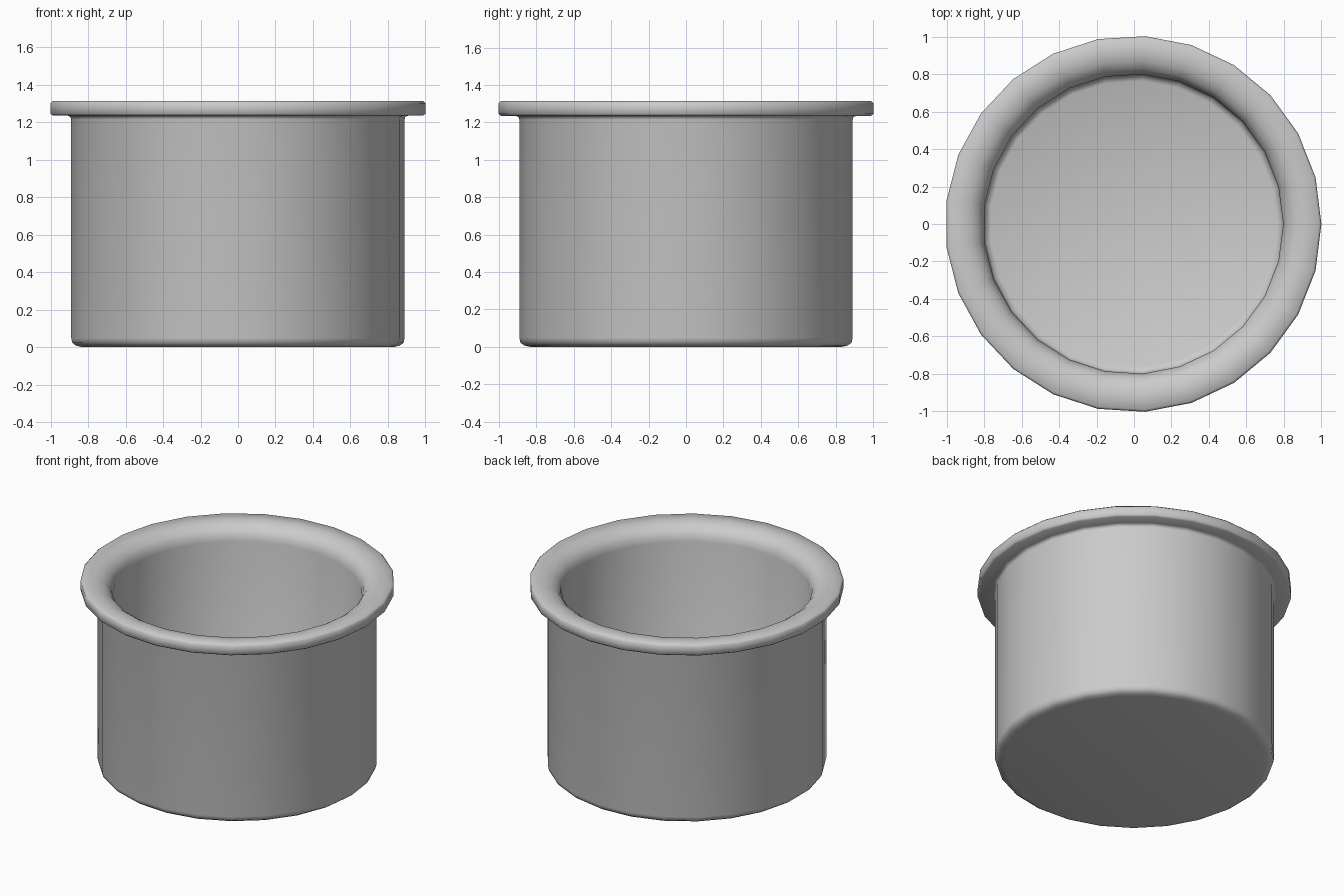
import bpy, bmesh, math

if "Cube" in bpy.data.objects:
    bpy.data.objects.remove(bpy.data.objects["Cube"])

SIDES = 25
X0 = -0.004  # odd side count: shift so the bounds are centred

# (radius, z) from the outer bottom, up and over the rim, down to the inner floor
profile = [
    (0.835, 0.0), (0.866, 0.007), (0.887, 0.022), (0.893, 0.048),
    (0.893, 1.215), (0.897, 1.228), (0.912, 1.235),
    (0.992, 1.235), (1.004, 1.245), (1.004, 1.302), (0.992, 1.313),
    (0.915, 1.313), (0.870, 1.303), (0.831, 1.277), (0.809, 1.245), (0.800, 1.205),
    (0.800, 0.125), (0.790, 0.102), (0.765, 0.09),
]


def lathe(name, points):
    bm = bmesh.new()
    rings = []
    for r, z in points:
        rings.append([bm.verts.new((X0 + r * math.cos(2 * math.pi * i / SIDES),
                                    r * math.sin(2 * math.pi * i / SIDES), z))
                      for i in range(SIDES)])
    for a, b in zip(rings, rings[1:]):
        for i in range(SIDES):
            j = (i + 1) % SIDES
            bm.faces.new((a[i], a[j], b[j], b[i]))
    # close the underside and the inner floor
    bm.faces.new(rings[0][::-1])
    bm.faces.new(rings[-1])
    bmesh.ops.recalc_face_normals(bm, faces=bm.faces)
    mesh = bpy.data.meshes.new(name)
    bm.to_mesh(mesh)
    bm.free()
    obj = bpy.data.objects.new(name, mesh)
    bpy.context.collection.objects.link(obj)
    return obj


# Pot with rolled rim
pot = lathe("pot", profile)
bpy.context.view_layer.objects.active = pot
pot.select_set(True)
bpy.ops.object.shade_smooth_by_angle(angle=math.radians(50))
